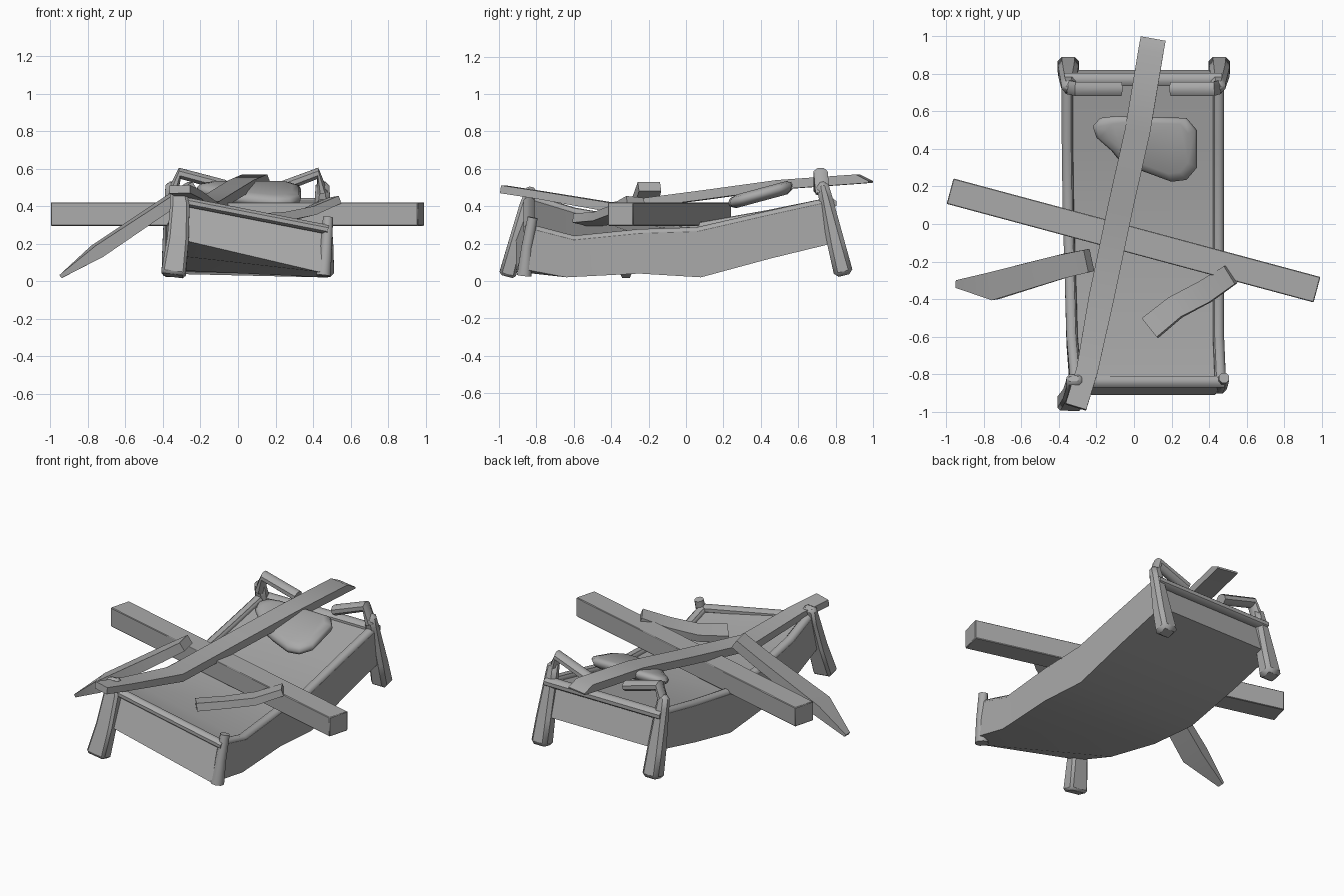
import bpy, bmesh, math
from mathutils import Vector

cube = bpy.data.objects.get("Cube")
if cube:
    bpy.data.objects.remove(cube, do_unlink=True)

grey = bpy.data.materials.new("weathered_grey")
grey.use_nodes = True
colour = (0.4, 0.4, 0.4, 1)
grey.diffuse_color = colour
grey.node_tree.nodes["Principled BSDF"].inputs["Base Color"].default_value = colour


def loft(name, rings, bevel=0, angle=40):
    """Skin closed rings of points and cap both ends."""
    bm = bmesh.new()
    rows = [[bm.verts.new(p) for p in ring] for ring in rings]
    n = len(rows[0])
    for a, b in zip(rows, rows[1:]):
        for i in range(n):
            j = (i + 1) % n
            bm.faces.new((a[i], a[j], b[j], b[i]))
    bm.faces.new(rows[0])
    bm.faces.new(rows[-1])
    bmesh.ops.recalc_face_normals(bm, faces=bm.faces)
    mesh = bpy.data.meshes.new(name)
    bm.to_mesh(mesh)
    bm.free()
    mesh.materials.append(grey)
    ob = bpy.data.objects.new(name, mesh)
    bpy.context.collection.objects.link(ob)
    bpy.ops.object.select_all(action='DESELECT')
    ob.select_set(True)
    bpy.context.view_layer.objects.active = ob
    bpy.ops.object.shade_smooth_by_angle(angle=math.radians(angle))
    if bevel:
        mod = ob.modifiers.new("worn_edges", 'BEVEL')
        mod.width, mod.segments, mod.limit_method = bevel, 1, 'ANGLE'


def sweep(name, path, w, h, sides=4, side=None, bevel=0, scales=None, flat=1, angle=40):
    """Sweep a rectangle or polygon along a path; w runs along side, h across it.
    flat thins the height of the last section."""
    pts = [Vector(p) for p in path]
    rings = []
    for k, p in enumerate(pts):
        t = (pts[min(k + 1, len(pts) - 1)] - pts[max(k - 1, 0)]).normalized()
        s = Vector(side) if side else t.cross(Vector((0, 0, 1)))
        s = (s - t * s.dot(t)).normalized()
        u = s.cross(t) * (flat if k == len(pts) - 1 else 1)
        f = scales[k] if scales else 1
        r = f / math.cos(math.pi / sides) / 2
        angles = [math.tau * (i + 0.5) / sides for i in range(sides)]
        rings.append([p + s * (math.cos(a) * w * r) + u * (math.sin(a) * h * r)
                      for a in angles])
    loft(name, rings, bevel, angle)


# Sagging bed body: left x, right x, y bottom, y top, then heights of
# left bottom, left top, right bottom, right top
stations = [
    (-0.34, 0.49, -0.91, -0.83, 0.23, 0.46, 0.05, 0.30),
    (-0.36, 0.48, -0.64, -0.60, 0.14, 0.39, 0.02, 0.24),
    (-0.37, 0.48, -0.25, -0.25, 0.06, 0.33, 0.04, 0.275),
    (-0.38, 0.48, 0.08, 0.06, 0.04, 0.31, 0.02, 0.285),
    (-0.385, 0.48, 0.45, 0.43, 0.12, 0.375, 0.12, 0.37),
    (-0.385, 0.48, 0.82, 0.75, 0.21, 0.44, 0.21, 0.44),
]
dip, body, rails = 0.025, [], ([], [])
for xl, xr, yb, yt, lb, lt, rb, rt in stations:
    # pull the lower right corner in at the front end
    inset = 0.06 if yb < -0.9 else 0
    body.append([(xl, yb, lb), (xl, yt, lt - 0.02), (xl + 0.02, yt, lt), (xl + 0.05, yt, lt),
                 (xl + 0.06, yt, lt - dip), (xr - 0.06, yt, rt - dip),
                 (xr - 0.05, yt, rt), (xr - 0.02, yt, rt), (xr, yt, rt - 0.02),
                 (xr, yb + inset, rb + inset / 6), (xr - inset, yb, rb)])
    rails[0].append((xl + 0.03, yt, lt - 0.022))
    rails[1].append((xr - 0.03, yt, rt - 0.022))
loft("bed_body", body, angle=30)

# Rails almost sunk into the body
sweep("right_rail", rails[0], 0.058, 0.05, 8, angle=50)
sweep("left_rail", rails[1], 0.058, 0.05, 8, angle=50)
sweep("front_rail", [(-0.34, -0.84, 0.435), (0.48, -0.84, 0.275)], 0.06, 0.05, 8, angle=50)
sweep("back_rail", [(-0.37, 0.77, 0.415), (0.47, 0.77, 0.415)], 0.07, 0.055, 8, angle=50)

# Back posts, each bending into a broken piece of the headboard rail
for name, outer, bend, tip, foot in (
        ("right_headboard_post", -0.35, -0.31, (-0.07, 0.72, 0.51), -0.35),
        ("left_headboard_post", 0.45, 0.425, (0.20, 0.72, 0.49), 0.455)):
    sweep(name, [(foot, 0.845, 0.03), (foot, 0.805, 0.19), (outer, 0.745, 0.45), (outer, 0.725, 0.53)],
          0.1, 0.09, side=(1, 0, 0), scales=[1.15, 1.05, 0.8, 0.7], bevel=0.022)
    sweep(name + "_top", [(outer, 0.73, 0.47), (bend, 0.72, 0.575), tip],
          0.075, 0.06, 8, side=(0, 1, 0), angle=50)

# Front posts
sweep("right_front_post", [(-0.345, -0.955, 0.03), (-0.32, -0.905, 0.22), (-0.31, -0.855, 0.4),
                           (-0.32, -0.825, 0.5)], 0.115, 0.08, side=(1, 0, 0),
      scales=[1.15, 1, 0.9, 0.7], bevel=0.015)
sweep("left_front_post", [(0.455, -0.865, 0.03), (0.47, -0.85, 0.18), (0.48, -0.82, 0.34)],
      0.06, 0.06, 8, side=(1, 0, 0), scales=[1.3, 1, 0.9], angle=50)

# Fallen beams
sweep("cross_beam", [(-0.98, 0.175, 0.358), (0.975, -0.35, 0.358)], 0.14, 0.125, bevel=0.004)
sweep("long_beam", [(-0.31, -0.975, 0.49), (-0.25, -0.78, 0.46), (-0.175, -0.4, 0.395),
                    (-0.07, 0.1, 0.46), (0.02, 0.5, 0.515), (0.09, 0.92, 0.545),
                    (0.102, 0.987, 0.53)],
      0.135, 0.05, side=(0.98, -0.2, 0), scales=[0.85, 0.85, 1, 1, 1, 1, 1], flat=0.2)

# Broken planks, their upper ends snapped off square to the bed
sweep("right_plank", [(-0.945, -0.32, 0.025), (-0.75, -0.33, 0.16), (-0.38, -0.225, 0.41),
                      (-0.24, -0.195, 0.505)], 0.135, 0.065, scales=[0.3, 1.1, 0.95, 0.9])
sweep("left_plank", [(0.085, -0.555, 0.325), (0.22, -0.445, 0.335), (0.38, -0.36, 0.37),
                     (0.515, -0.27, 0.43)], 0.13, 0.05, side=(0.75, -0.66, 0.2),
      scales=[1, 0.95, 0.95, 0.85])

# Pillow propped up at its back edge
outline = [(-0.22, 0.52), (-0.18, 0.565), (-0.1, 0.575), (0.28, 0.565), (0.335, 0.5),
           (0.335, 0.3), (0.28, 0.235), (0.2, 0.225), (0.05, 0.28), (-0.08, 0.34),
           (-0.12, 0.39), (-0.2, 0.46)]
centre = Vector((0.12, 0.42))
layers = []
for lift, size in ((-0.04, 0.78), (-0.022, 0.96), (0, 1), (0.02, 0.95), (0.032, 0.78)):
    ring = []
    for point in outline:
        q = centre + (Vector(point) - centre) * size
        ring.append((q.x, q.y, 0.425 + (q.y - 0.25) * 0.27 + lift))
    layers.append(ring)
loft("pillow", layers, angle=60)
